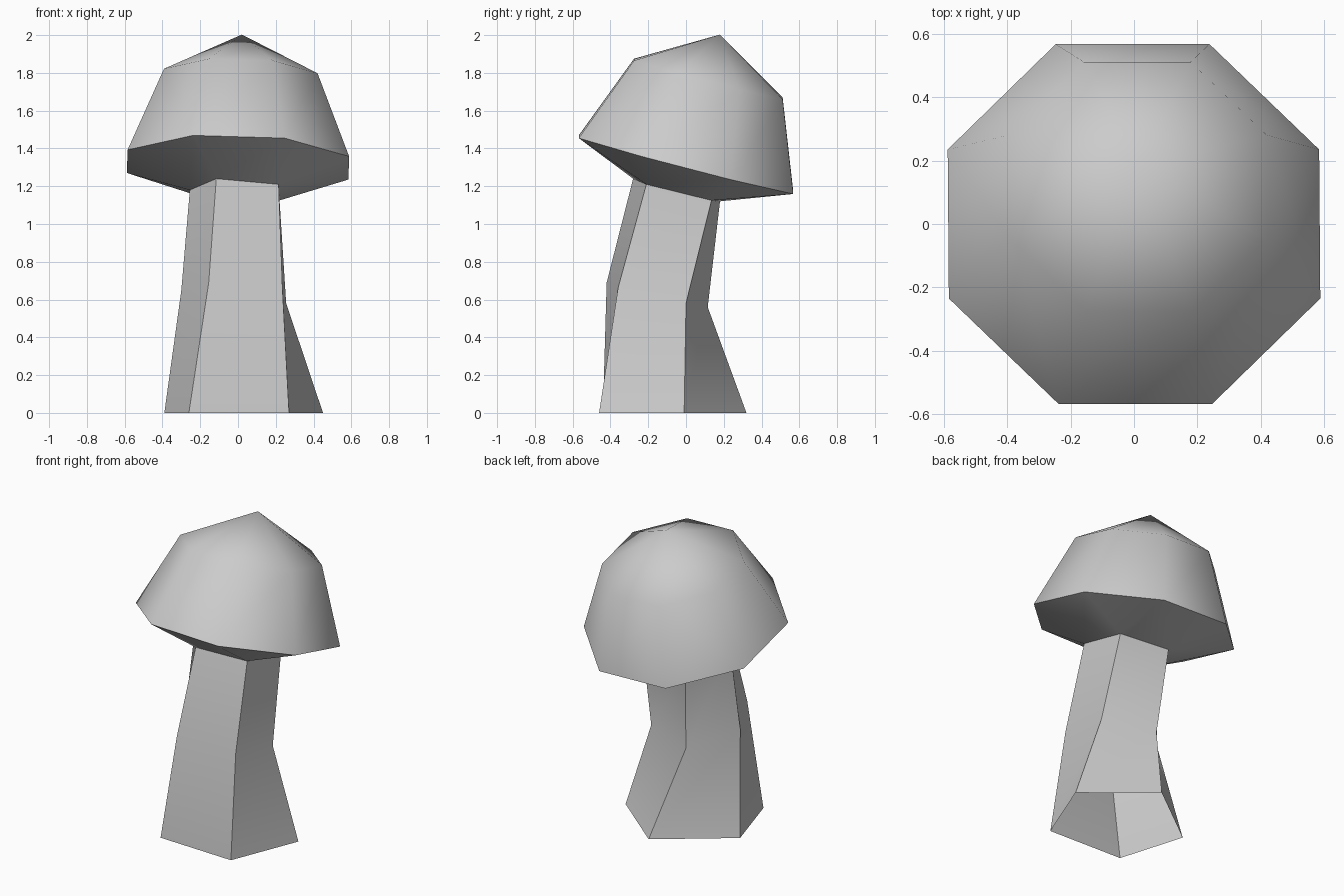
import bpy, bmesh
from math import radians, sin, cos, tau
from mathutils import Matrix, Vector, Euler

old = bpy.data.objects.get("Cube")
if old:
    bpy.data.objects.remove(old, do_unlink=True)

grey = bpy.data.materials.new("plain_grey")
grey.use_nodes = True
colour = (0.6, 0.6, 0.6, 1)
grey.diffuse_color = colour
grey.node_tree.nodes["Principled BSDF"].inputs["Base Color"].default_value = colour


def finish(name, bm, angle):
    """Turn a bmesh into a shaded, coloured object."""
    bmesh.ops.recalc_face_normals(bm, faces=bm.faces)
    mesh = bpy.data.meshes.new(name)
    bm.to_mesh(mesh)
    bm.free()
    mesh.materials.append(grey)
    obj = bpy.data.objects.new(name, mesh)
    bpy.context.collection.objects.link(obj)
    bpy.ops.object.select_all(action='DESELECT')
    obj.select_set(True)
    bpy.context.view_layer.objects.active = obj
    bpy.ops.object.shade_smooth_by_angle(angle=radians(angle))
    return obj


# Stem sections: left front, right front, right, back, left corners
foot = [(-.26, -.44, 0), (.27, -.46, 0), (.45, -.01, 0), (.05, .32, 0), (-.39, -.01, 0)]
bend = [(-.155, -.42, .69), (.235, -.36, .66), (.255, .0, .58), (-.08, .115, .56), (-.30, -.14, .65)]
neck = [(-.115, -.28, 1.24), (.215, -.21, 1.21), (.22, .135, 1.125), (-.12, .18, 1.12), (-.255, -.1, 1.18)]

# Bent five-sided stem, open at the foot
bm = bmesh.new()
rings = [[bm.verts.new(p) for p in ring] for ring in (foot, bend, neck)]
for low, high in zip(rings, rings[1:]):
    for i in range(5):
        j = (i + 1) % 5
        bm.faces.new((low[i], low[j], high[j], high[i]))
finish("stem", bm, 45)

# Tilted eight-sided cap: rim, shoulder and tip, closed down to the neck
tilt = Matrix.Translation((0, 0, 1.314)) @ Euler((radians(-14.6), radians(1.7), 0)).to_matrix().to_4x4()


def octagon(radius, height):
    angles = [tau * (i + .5) / 8 for i in range(8)]
    return [Vector((radius * cos(a), radius * sin(a), height)) for a in angles]


bm = bmesh.new()
for p in octagon(.635, 0) + octagon(.44, .469) + [Vector((0, 0, .712))]:
    bm.verts.new(tilt @ p)
neck_verts = {bm.verts.new(p) for p in neck}
bmesh.ops.convex_hull(bm, input=bm.verts[:])
inner = [f for f in bm.faces if all(v in neck_verts for v in f.verts)]
bmesh.ops.delete(bm, geom=inner, context='FACES')
finish("cap", bm, 50)
